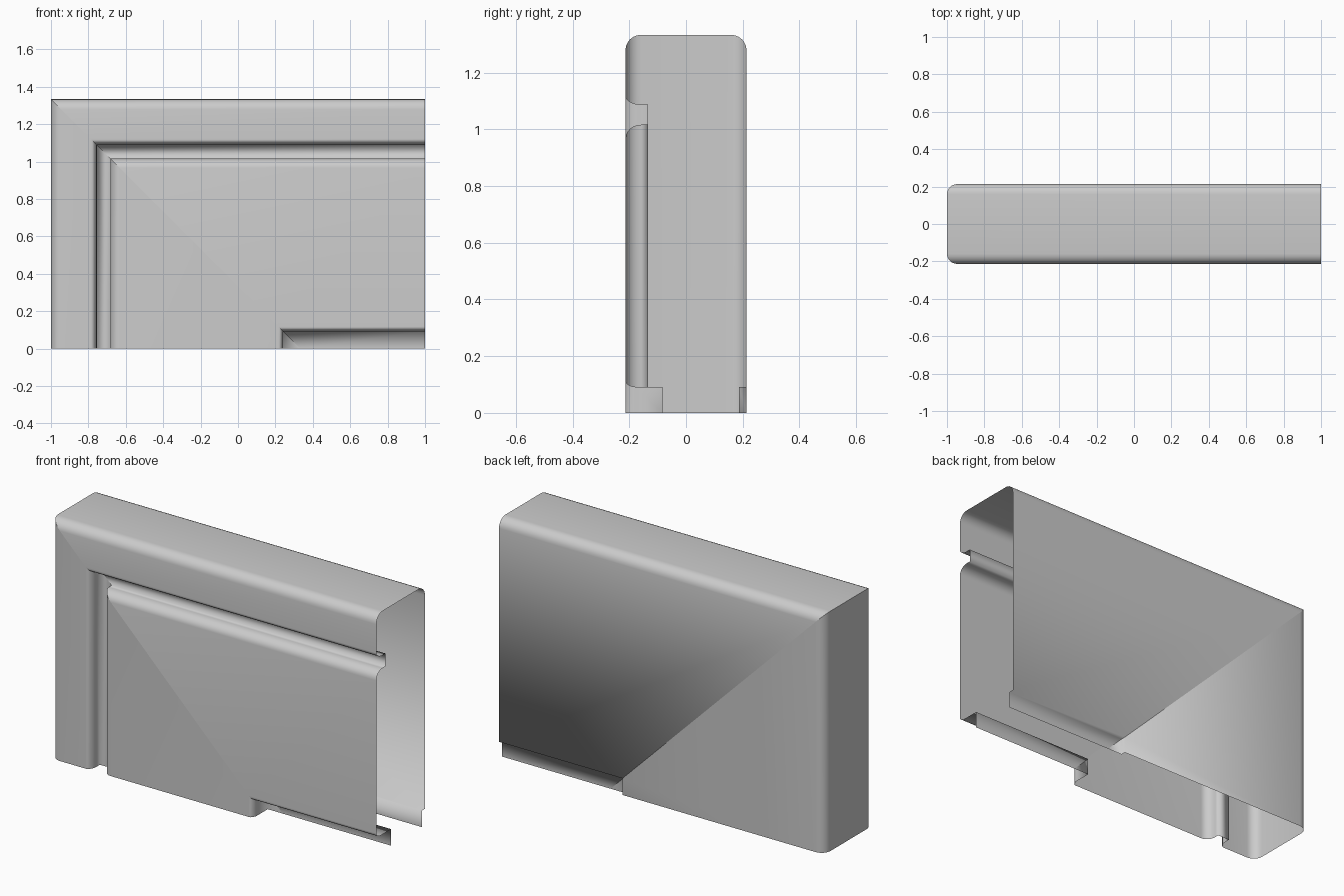
import bpy, bmesh
from math import sin, cos, radians

if "Cube" in bpy.data.objects:
    bpy.data.objects.remove(bpy.data.objects["Cube"])

H = 1.333   # height
Y = 0.2135  # half depth


def arc(cy, cz, ry, rz, a0, a1, n=6):
    """Elliptical arc of (y, z) points between two angles in degrees."""
    pts = []
    for i in range(n + 1):
        a = radians(a0 + (a1 - a0) * i / n)
        pts.append((cy + ry * cos(a), cz + rz * sin(a)))
    return pts


# Open cross-section from front foot, over the top, down to the back foot
profile = [(-0.083, 0), (-0.083, 0.092)]
profile += arc(-0.178, 0.128, 0.041, 0.036, 270, 210, 4)       # panel lower edge
profile += [(-Y, 0.118)]
profile += arc(-Y + 0.055, 0.966, 0.055, 0.05, 180, 90)        # panel upper edge
profile += [(-0.134, 1.016), (-0.134, 1.088)]                  # groove
profile += arc(-0.165, 1.136, 0.056, 0.048, 270, 210, 4)       # frame inner edge
profile += [(-Y, 1.12)]
profile += arc(-Y + 0.055, H - 0.055, 0.055, 0.055, 180, 90)   # top front
profile += arc(Y - 0.055, H - 0.055, 0.055, 0.055, 90, 0)      # top back
profile += [(Y, 0.092), (0.187, 0.092), (0.187, 0)]            # back step

# Sweep along a mitred corner: up the left leg, then along to the right
bm = bmesh.new()
foot, mitre, end = [], [], []
for y, z in profile:
    x = -1 + (H - z)
    foot.append(bm.verts.new((x, y, 0)))
    mitre.append(bm.verts.new((x, y, z)))
    end.append(bm.verts.new((1, y, z)))
for a, b in ((foot, mitre), (mitre, end)):
    for i in range(len(profile) - 1):
        bm.faces.new((a[i], b[i], b[i + 1], a[i + 1]))
mitre_set = set(mitre)
for e in bm.edges:
    on_mitre = e.verts[0] in mitre_set and e.verts[1] in mitre_set
    e.smooth = not on_mitre and e.calc_face_angle(0) < radians(35)
for f in bm.faces:
    f.smooth = True
bmesh.ops.remove_doubles(bm, verts=bm.verts[:], dist=0.0001)

mesh = bpy.data.meshes.new("mitred_panel_shell")
bm.to_mesh(mesh)
bm.free()
obj = bpy.data.objects.new("mitred_panel_shell", mesh)
bpy.context.collection.objects.link(obj)
